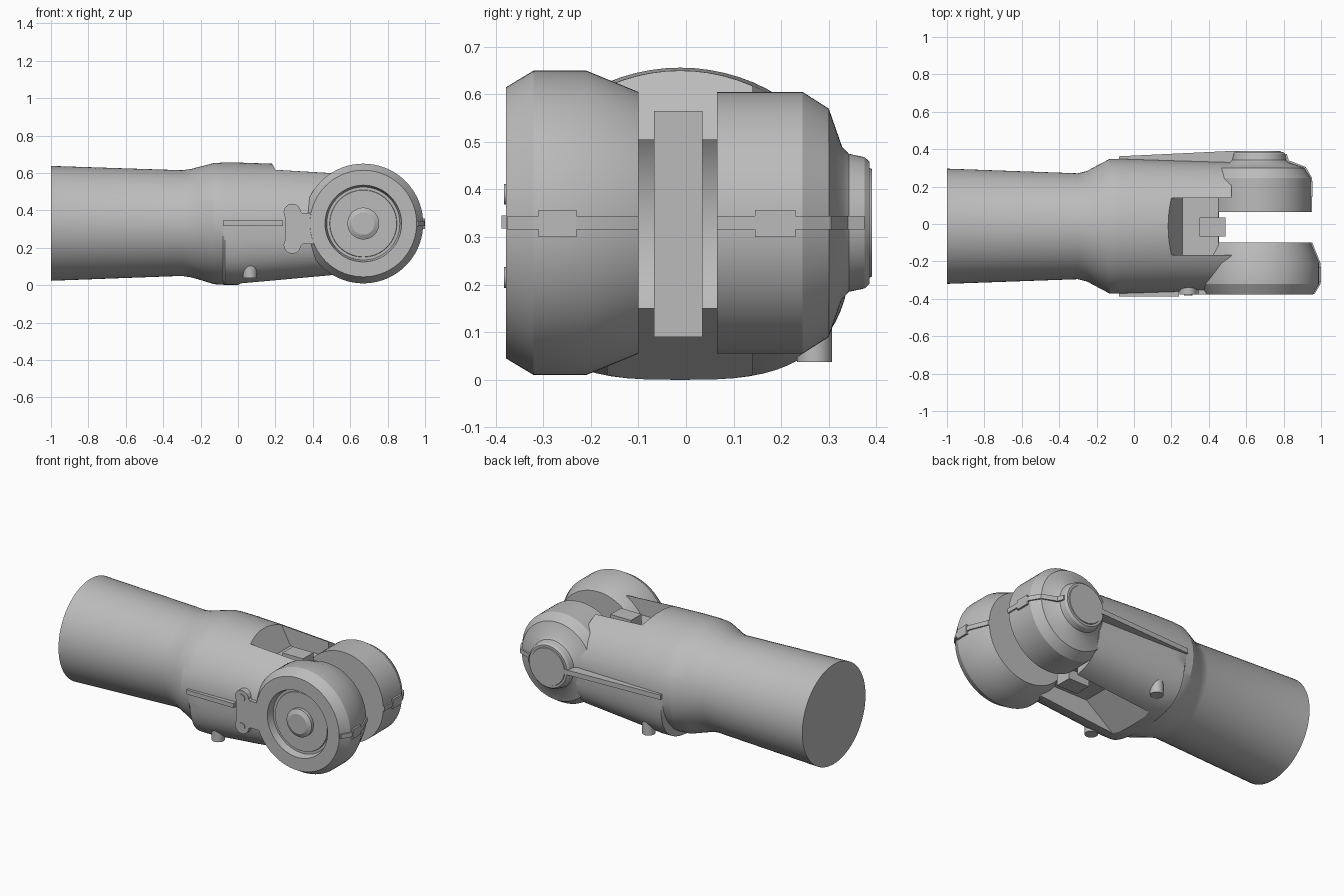
import bpy, bmesh, math

if "Cube" in bpy.data.objects:
    bpy.data.objects.remove(bpy.data.objects["Cube"], do_unlink=True)

GREY = (0.5, 0.5, 0.5, 1)
grey = bpy.data.materials.new("neutral_grey")
grey.use_nodes = True
grey.diffuse_color = GREY
grey.node_tree.nodes["Principled BSDF"].inputs["Base Color"].default_value = GREY

SIDES = 72
PX, PZ = 0.67, 0.33      # pivot axis position
MID_Y = -0.012           # body centre line


def finish(name, bm, material=True):
    bmesh.ops.recalc_face_normals(bm, faces=bm.faces)
    mesh = bpy.data.meshes.new(name)
    bm.to_mesh(mesh)
    bm.free()
    ob = bpy.data.objects.new(name, mesh)
    bpy.context.collection.objects.link(ob)
    if material:
        mesh.materials.append(grey)
    return ob


def skin(name, rings, material=True):
    """Join closed rings of points into a capped solid."""
    bm = bmesh.new()
    loops = [[bm.verts.new(p) for p in ring] for ring in rings]
    for a, b in zip(loops, loops[1:]):
        for i in range(len(a)):
            j = (i + 1) % len(a)
            bm.faces.new((a[i], a[j], b[j], b[i]))
    bm.faces.new(loops[0])
    bm.faces.new(loops[-1])
    return finish(name, bm, material)


def revolve(name, profile, x=PX, z=PZ, sides=SIDES, material=True):
    """Turn (radius, y) points around an axis along y."""
    turn = [2 * math.pi * i / sides for i in range(sides)]
    return skin(name, [[(x + r * math.cos(t), y, z + r * math.sin(t)) for t in turn]
                       for r, y in profile], material)


def slab_y(name, outline, y0, y1, material=True):
    return skin(name, [[(x, y, z) for x, z in outline] for y in (y0, y1)], material)


def slab_z(name, outline, z0, z1):
    return skin(name, [[(x, y, z) for x, y in outline] for z in (z0, z1)])


def box(name, x0, x1, y0, y1, z0, z1):
    return slab_z(name, [(x0, y0), (x1, y0), (x1, y1), (x0, y1)], z0, z1)


def cut(ob, cutter):
    cutter.hide_render = True
    mod = ob.modifiers.new("cut", "BOOLEAN")
    mod.operation = "DIFFERENCE"
    mod.solver = "EXACT"
    mod.object = cutter
    bpy.ops.object.select_all(action="DESELECT")
    bpy.context.view_layer.objects.active = ob
    ob.select_set(True)
    bpy.ops.object.modifier_apply(modifier=mod.name)
    bpy.data.objects.remove(cutter, do_unlink=True)


def section(x, half_width, top, bottom, power):
    """Oval ring whose lower half can be squarer than the upper half."""
    ring = []
    for i in range(SIDES):
        t = 2 * math.pi * i / SIDES
        c, s = math.cos(t), math.sin(t)
        e = 2 / power if s < 0 else 1
        y = half_width * math.copysign(abs(c) ** e, c)
        z = (top if s > 0 else bottom) * math.copysign(abs(s) ** e, s)
        ring.append((x, MID_Y + y, PZ + z))
    return ring


# Tubular body swelling into the fork
body = skin("body", [section(*s) for s in (
    (-1, .308, .308, .306, 2), (-.3, .283, .285, .28, 2),
    (-.25, .296, .292, .288, 2), (-.2, .323, .305, .302, 2),
    (-.13, .36, .323, .324, 2), (-.08, .36, .326, .327, 2),
    (-.07, .36, .326, .328, 3), (0, .358, .326, .33, 3),
    (.18, .352, .32, .314, 3), (.52, .342, .3, .283, 3))])

# Slots above and below the central web, then round seats for the discs
cut(body, slab_y("upper_slot", [(.18, .8), (.18, .655), (.26, .505), (.8, .505), (.8, .8)],
                 -.165, .14, False))
cut(body, slab_y("lower_slot", [(0, -.1), (0, 0), (.2, .15), (.8, .15), (.8, -.1)],
                 -.165, .14, False))
cut(body, revolve("web_seat", [(.28, -.165), (.28, .14)], material=False))
cut(body, revolve("front_seat", [(.262, -.5), (.262, -.15)], material=False))
cut(body, revolve("back_seat", [(.17, .13), (.17, .5)], material=False))

# Central tongue between the discs
box("tongue", .35, .49, -.067, .035, .09, .565)

# Front disc with recessed face and hub
revolve("front_disc", [(.275, -.1), (.32, -.21), (.32, -.32), (.285, -.378),
                       (.205, -.378), (.195, -.335), (.18, -.335), (.178, -.342),
                       (.085, -.342), (.085, -.362), (.06, -.375)])

# Back disc with stepped cap
revolve("back_disc", [(.275, .065), (.275, .245), (.24, .3), (.16, .328),
                      (.145, .342), (.138, .375), (.128, .386), (.115, .386),
                      (.113, .391)])

# Bracket with two ears beside the front disc
slab_y("bracket", [(.25, .235), (.25, .37), (.33, .4), (.345, .385), (.42, .385),
                   (.42, .22), (.345, .22), (.33, .205)], -.377, -.31)
for side, z in (("upper", .39), ("lower", .215)):
    revolve(side + "_ear", [(.046, -.377), (.046, -.3)], .29, z, 24)
    revolve(side + "_rivet", [(.022, -.382), (.022, -.37)], .29, z, 20)

# Raised strips along the body sides
box("front_strip", -.08, .24, -.388, -.33, .318, .345)
slab_z("back_rib", [(-.08, .3), (-.08, .362), (.53, .391), (.57, .391), (.57, .3)],
       .315, .345)

# Thin bands and clips around the outer edge of each disc
def band(name, profile, clip_r, clip_y):
    outer = [(PX + r + .008, y) for r, y in profile]
    inner = [(PX + r - .04, y) for r, y in reversed(profile)]
    slab_z(name + "_band", outer + inner, .316, .344)
    box(name + "_clip", PX + clip_r - .06, PX + clip_r + .01, *clip_y, .3, .357)


band("front", [(.275, -.1), (.32, -.21), (.32, -.32), (.287, -.375)], .32, (-.31, -.23))
band("back", [(.275, .065), (.275, .245), (.24, .305), (.15, .34), (.138, .375)],
     .275, (.145, .23))

# Small pegs under the fork
for side, y in (("front", -.285), ("back", .27)):
    turn = [2 * math.pi * i / 24 for i in range(24)]
    skin(side + "_peg", [[(.065 + .037 * math.cos(t), y + .037 * math.sin(t), z)
                          for t in turn] for z in (.038, .16)])

# Smooth curved surfaces, keep hard edges
bpy.ops.object.select_all(action="DESELECT")
for ob in bpy.context.collection.objects:
    if ob.type == "MESH" and grey.name in ob.data.materials:
        ob.select_set(True)
        bpy.context.view_layer.objects.active = ob
bpy.ops.object.shade_smooth_by_angle(angle=math.radians(25))
